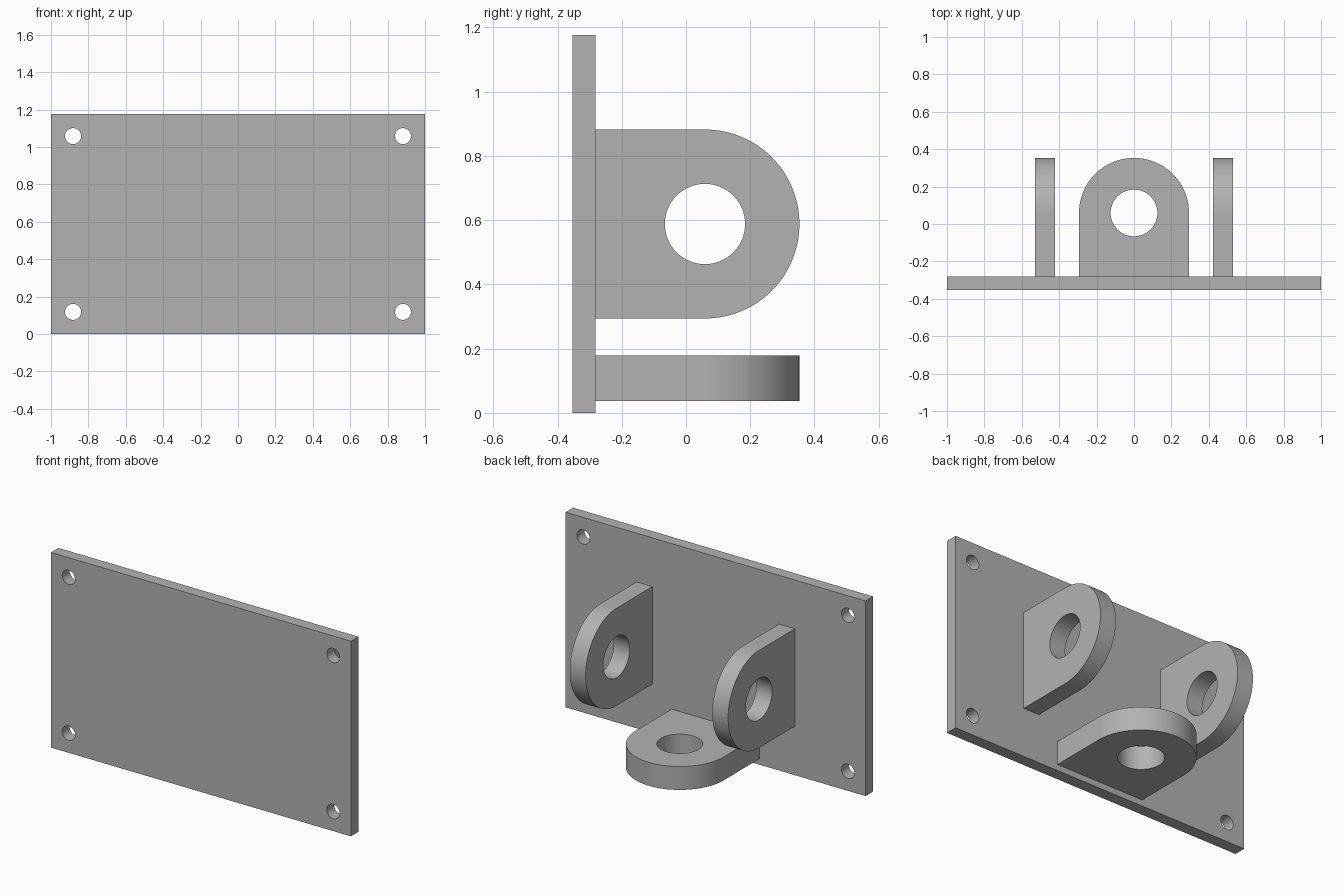
import bpy, bmesh, math
from mathutils import Matrix, Vector

cube = bpy.data.objects.get("Cube")
if cube:
    bpy.data.objects.remove(cube, do_unlink=True)

GREY = (0.45, 0.45, 0.45, 1.0)
steel = bpy.data.materials.new("plain grey")
steel.use_nodes = True
steel.diffuse_color = GREY
steel.node_tree.nodes["Principled BSDF"].inputs["Base Color"].default_value = GREY

X, Y, Z = Vector((1, 0, 0)), Vector((0, 1, 0)), Vector((0, 0, 1))


def arc(cu, cv, radius, start, end, steps):
    """Points along an arc, both ends included."""
    angles = [start + (end - start) * i / steps for i in range(steps + 1)]
    return [(cu + radius * math.cos(a), cv + radius * math.sin(a)) for a in angles]


def circle(cu, cv, radius, steps=64):
    return arc(cu, cv, radius, 0, math.tau, steps)[:-1]


def drilled_slab(name, loops, thickness, origin, u, v, w):
    """Fill an outline with holes in the u-v plane and extrude it along w."""
    bm = bmesh.new()
    for loop in loops:
        verts = [bm.verts.new(origin + u * a + v * b) for a, b in loop]
        for i, vert in enumerate(verts):
            bm.edges.new((verts[i - 1], vert))
    bmesh.ops.triangle_fill(bm, edges=bm.edges[:], use_beauty=True)
    result = bmesh.ops.extrude_face_region(bm, geom=bm.faces[:], use_keep_orig=True)
    moved = [g for g in result["geom"] if isinstance(g, bmesh.types.BMVert)]
    bmesh.ops.translate(bm, verts=moved, vec=w * thickness)
    bmesh.ops.recalc_face_normals(bm, faces=bm.faces[:])
    mesh = bpy.data.meshes.new(name)
    bm.to_mesh(mesh)
    bm.free()
    mesh.materials.append(steel)
    obj = bpy.data.objects.new(name, mesh)
    bpy.context.collection.objects.link(obj)
    bpy.ops.object.select_all(action="DESELECT")
    obj.select_set(True)
    bpy.context.view_layer.objects.active = obj
    bpy.ops.object.shade_smooth_by_angle(angle=math.radians(30))
    return obj


# Mounting plate with four bolt holes
HEIGHT, FRONT, BACK = 1.176, -0.353, -0.282
bolt_holes = [circle(x, z, 0.043, 48) for x in (-0.882, 0.882)
              for z in (0.118, HEIGHT - 0.118)]
outline = [(-1, 0), (1, 0), (1, HEIGHT), (-1, HEIGHT)]
drilled_slab("mounting_plate", [outline] + bolt_holes, BACK - FRONT,
             Y * FRONT, X, Z, Y)

# Round-ended lug profile with a pin hole
RADIUS, CENTRE = 0.294, 0.059
lug = [(-RADIUS, BACK), (RADIUS, BACK)] + arc(0, CENTRE, RADIUS, 0, math.pi, 64)
lug_loops = [lug, circle(0, CENTRE, 0.125)]

# Upright lugs on both sides
for side, sign in (("left", 1), ("right", -1)):
    drilled_slab(side + "_lug", lug_loops, 0.106,
                 X * sign * 0.422 + Z * HEIGHT / 2, Z, Y, X * sign)

# Thicker flat lug below
drilled_slab("lower_lug", lug_loops, 0.141, Z * 0.037, X, Y, Z)
